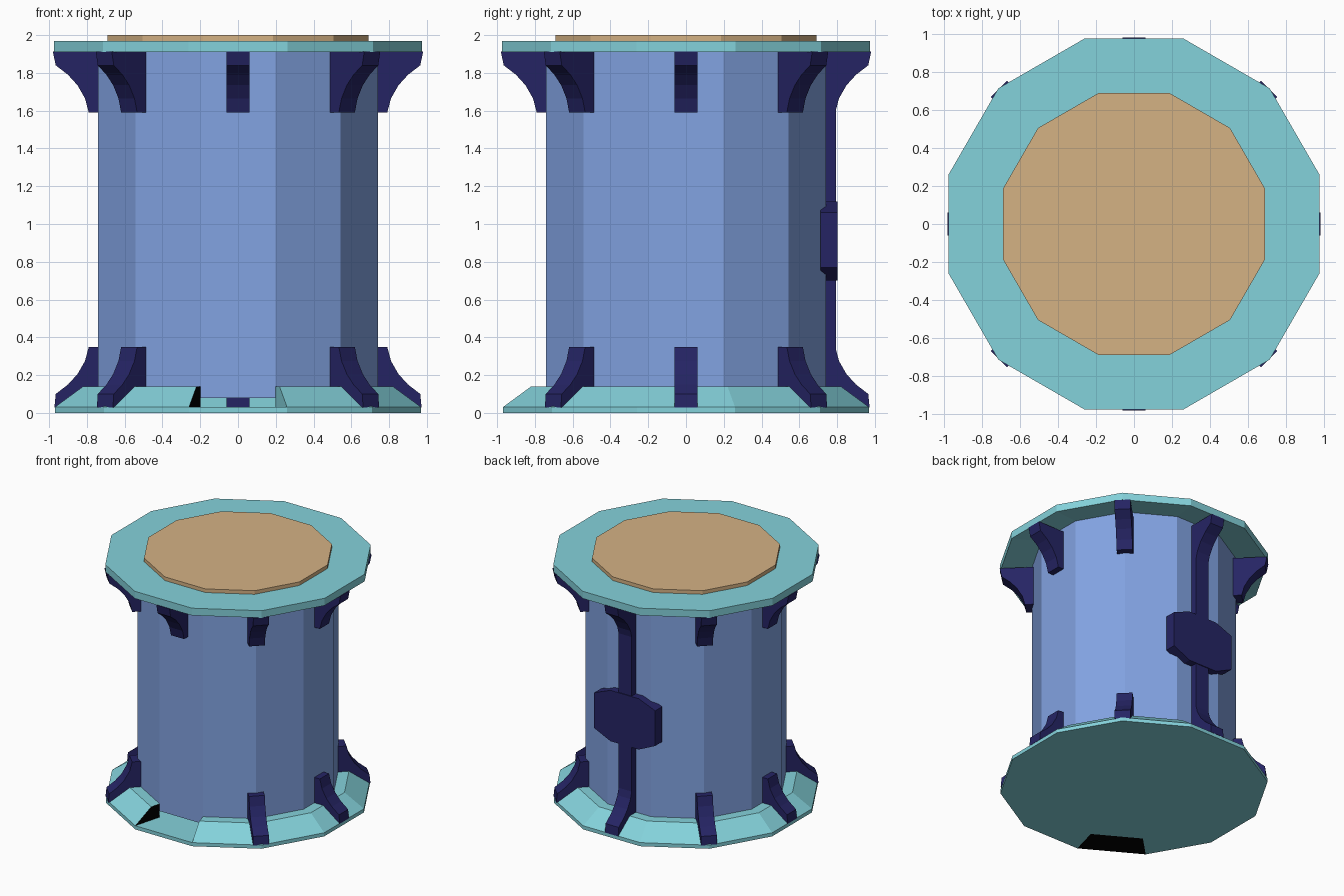
import bpy, bmesh, math
from mathutils import Matrix, Vector

if "Cube" in bpy.data.objects:
    bpy.data.objects.remove(bpy.data.objects["Cube"])

SIDES = 12
STEP = math.tau / SIDES


def material(name, rgb):
    col = [(c / 255 / 12.92) if c < 11 else ((c / 255 + 0.055) / 1.055) ** 2.4 for c in rgb] + [1]
    m = bpy.data.materials.new(name)
    m.use_nodes = True
    m.diffuse_color = col
    m.node_tree.nodes["Principled BSDF"].inputs["Base Color"].default_value = col
    return m


BLUE = material("wall_blue", (130, 163, 226))
TEAL = material("trim_teal", (132, 210, 219))
TAN = material("top_tan", (213, 178, 132))
NAVY = material("brace_navy", (37, 36, 100))
BLACK = material("black", (0, 0, 0))


def finish(name, bm, mats, fix_normals=True):
    if fix_normals:
        bmesh.ops.recalc_face_normals(bm, faces=bm.faces[:])
    me = bpy.data.meshes.new(name)
    bm.to_mesh(me)
    bm.free()
    for m in mats:
        me.materials.append(m)
    ob = bpy.data.objects.new(name, me)
    bpy.context.collection.objects.link(ob)
    return ob


def corner(apothem, z, k):
    """Corner k of a twelve-sided outline with flats facing the axes."""
    a = -math.pi / 2 + (k - 0.5) * STEP
    r = apothem / math.cos(STEP / 2)
    return Vector((r * math.cos(a), r * math.sin(a), z))


def lathe(bm, profile, first=0, count=SIDES):
    """Sweep a closed (apothem, z) profile round the sides; cap open ends."""
    whole = count == SIDES
    rings = [[bm.verts.new(corner(r, z, first + k)) for r, z in profile]
             for k in range(count if whole else count + 1)]
    n = len(profile)
    faces = []
    for k in range(count):
        a, b = rings[k], rings[(k + 1) % len(rings)]
        faces.append([bm.faces.new((a[i], a[(i + 1) % n], b[(i + 1) % n], b[i])) for i in range(n)])
    caps = [] if whole else [bm.faces.new(rings[0]), bm.faces.new(rings[-1])]
    return faces, caps


def drum(name, apothem, z0, z1, mat):
    bm = bmesh.new()
    low = [bm.verts.new(corner(apothem, z0, k)) for k in range(SIDES)]
    high = [bm.verts.new(corner(apothem, z1, k)) for k in range(SIDES)]
    bm.faces.new(low)
    bm.faces.new(high)
    for k in range(SIDES):
        j = (k + 1) % SIDES
        bm.faces.new((low[k], low[j], high[j], high[k]))
    return finish(name, bm, [mat])


def prism(name, outline, thickness, matrix, mat):
    """Extrude an (x, z) outline along y, centred, then place it."""
    bm = bmesh.new()
    face = bm.faces.new([bm.verts.new((x, -thickness / 2, z)) for x, z in outline])
    ext = bmesh.ops.extrude_face_region(bm, geom=[face])["geom"]
    bmesh.ops.translate(bm, vec=(0, thickness, 0),
                        verts=[v for v in ext if isinstance(v, bmesh.types.BMVert)])
    bm.transform(matrix)
    return finish(name, bm, [mat])


# Main column and top deck
drum("column_wall", 0.74, 0.08, 1.95, BLUE)
drum("top_deck", 0.69, 1.96, 2.0, TAN)

# Lid with a slightly hollowed underside
bm = bmesh.new()
lathe(bm, [(0.6, 1.97), (0.975, 1.97), (0.975, 1.91), (0.73, 1.945), (0.6, 1.945)])
finish("lid_ring", bm, [TEAL])

# Base floor and sloped skirt, open at the front
drum("base_floor", 0.74, 0.0, 0.03, TEAL)
bm = bmesh.new()
skirt = [(0.74, 0), (0.97, 0), (0.97, 0.03), (0.82, 0.14), (0.74, 0.14)]
sectors, caps = lathe(bm, skirt, first=1, count=SIDES - 1)
sectors[-1][0].material_index = 1
caps[1].material_index = 1
finish("base_skirt", bm, [TEAL, BLACK])
bm = bmesh.new()
lathe(bm, [(0.74, 0), (0.97, 0), (0.97, 0.03), (0.74, 0.03)], first=0, count=1)
finish("front_sill", bm, [TEAL])

# Curved braces under the lid, mirrored on the base
brace = [(0.70, 1.59), (0.79, 1.59), (0.81, 1.665), (0.85, 1.735),
         (0.90, 1.79), (0.965, 1.84), (0.98, 1.912), (0.70, 1.912)]
names = ["left", "back_left", "back", "back_right", "right", "front_right", "front", "front_left"]
for i, side in enumerate(names):
    shift = 0.025 * (i % 2)
    turn = Matrix.Rotation(i * math.tau / 8, 4, "Z")
    upper = [(r + shift, z) for r, z in brace]
    lower = [(min(r, 0.972) + shift, 1.94 - z) for r, z in brace]
    prism("upper_brace_" + side, upper, 0.12, turn, NAVY)
    if side != "front":
        prism("lower_brace_" + side, lower, 0.12, turn, NAVY)

# Back strip and its bevelled plate
strip = [(-0.06, 0.03), (0.06, 0.03), (0.06, 1.91), (-0.06, 1.91)]
prism("back_strip", strip, 0.08, Matrix.Translation((0, 0.755, 0)), NAVY)
half = [(0.13, 0.70), (0.28, 0.77), (0.28, 1.06), (0.13, 1.12)]
plate = half + [(-x, z) for x, z in reversed(half)]
prism("back_plate", plate, 0.09, Matrix.Translation((0, 0.757, 0)), NAVY)
